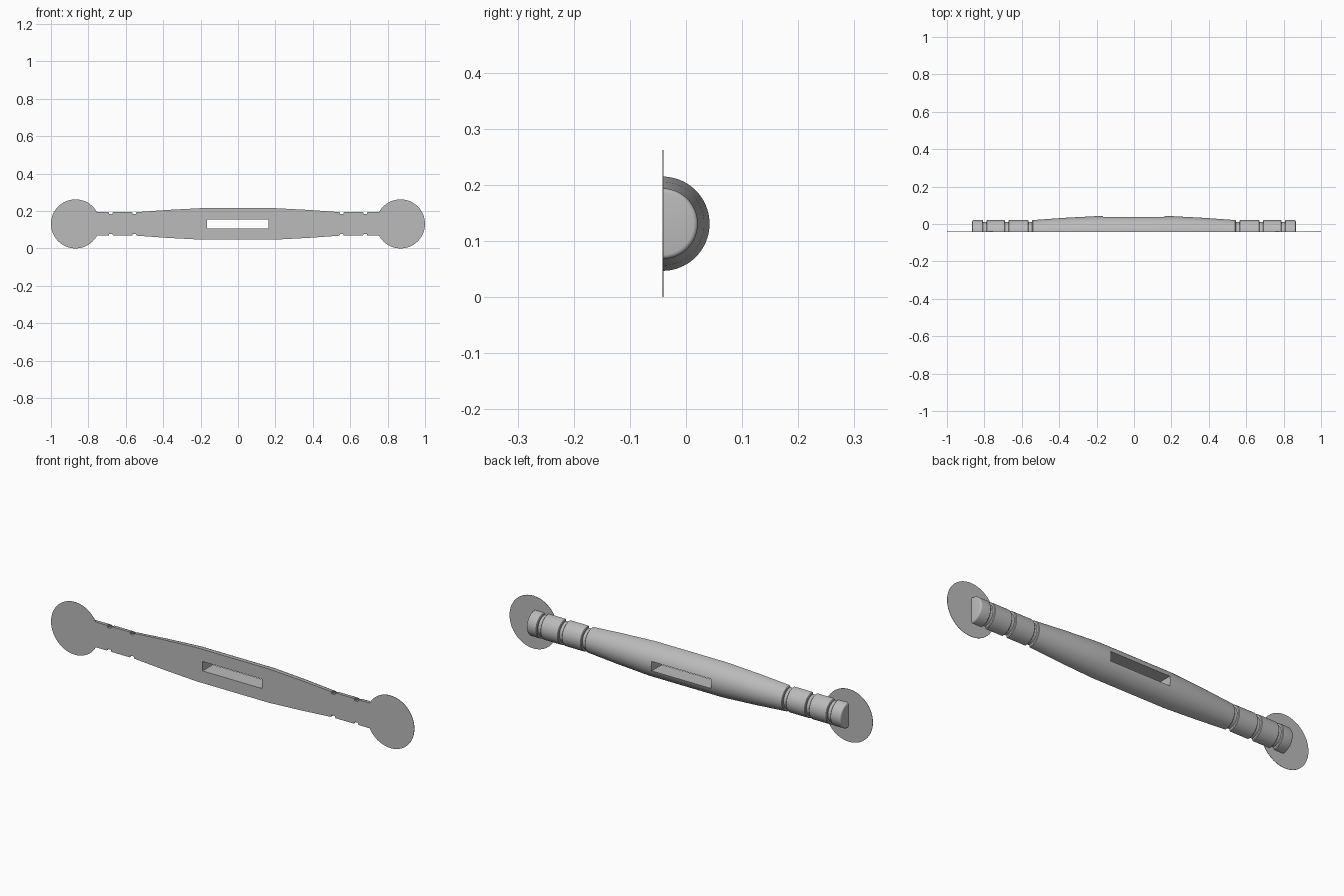
import bpy, bmesh
from math import sin, cos, pi, radians
from mathutils import Matrix

cube = bpy.data.objects.get("Cube")
if cube:
    bpy.data.objects.remove(cube, do_unlink=True)

BACK, MID = -0.042, 0.131      # plane of the flat side, height of the long axis
SEGMENTS = 40

grey = bpy.data.materials.new("plain grey")
grey.use_nodes = True
grey.diffuse_color = (0.5, 0.5, 0.5, 1)
grey.node_tree.nodes["Principled BSDF"].inputs["Base Color"].default_value = grey.diffuse_color


def finish(bm, name, material=grey):
    bmesh.ops.recalc_face_normals(bm, faces=bm.faces)
    mesh = bpy.data.meshes.new(name)
    bm.to_mesh(mesh)
    bm.free()
    mesh.materials.append(material)
    obj = bpy.data.objects.new(name, mesh)
    bpy.context.collection.objects.link(obj)
    return obj


def smooth(obj):
    bpy.ops.object.select_all(action='DESELECT')
    obj.select_set(True)
    bpy.context.view_layer.objects.active = obj
    bpy.ops.object.shade_smooth_by_angle(angle=radians(32))


# Profile of one half of the handle: taper, three grooves, rounded end
R, DEEP, EDGE = 0.063, 0.053, 0.003
half = [(0.2, 0.084), (0.38, 0.0745)]
for x in (0.554, 0.68, 0.798):
    half += [(x - 0.010 - EDGE, R), (x - 0.010, R - EDGE), (x - 0.009, DEEP),
             (x + 0.009, DEEP), (x + 0.010, R - EDGE), (x + 0.010 + EDGE, R)]
half += [(0.865 - 0.008 * (1 - sin(a)), R - 0.008 * (1 - cos(a)))
         for a in (i * pi / 8 for i in range(5))]
profile = [(-x, r) for x, r in reversed(half)] + half

# Half-round turned handle with a flat mounting side
bm = bmesh.new()
rings = []
for x, r in profile:
    rings.append([bm.verts.new((x, BACK + r * sin(pi * i / SEGMENTS),
                                MID + r * cos(pi * i / SEGMENTS)))
                  for i in range(SEGMENTS + 1)])
for a, b in zip(rings, rings[1:]):
    for i in range(SEGMENTS + 1):
        j = (i + 1) % (SEGMENTS + 1)
        bm.faces.new((a[i], a[j], b[j], b[i]))
bm.faces.new(rings[0])
bm.faces.new(rings[-1])
handle = finish(bm, "handle")

# Slot through the middle
bm = bmesh.new()
bmesh.ops.create_cube(bm, size=1, matrix=Matrix.Translation((-0.002, 0, MID))
                      @ Matrix.Diagonal((0.328, 0.4, 0.047, 1)))
cutter = finish(bm, "slot_cutter")
cutter.hide_render = True
cut = handle.modifiers.new("slot", 'BOOLEAN')
cut.operation = 'DIFFERENCE'
cut.solver = 'EXACT'
cut.object = cutter
bpy.context.view_layer.objects.active = handle
bpy.ops.object.modifier_apply(modifier=cut.name)
bpy.data.objects.remove(cutter, do_unlink=True)
smooth(handle)

# Thin round pads at both ends
THICK = 0.0015
for side, name in ((1, "left_pad"), (-1, "right_pad")):
    bm = bmesh.new()
    bmesh.ops.create_cone(bm, cap_ends=True, segments=64, radius1=0.131, radius2=0.131,
                          depth=THICK,
                          matrix=Matrix.Translation((side * 0.869, BACK + THICK / 2, MID))
                          @ Matrix.Rotation(pi / 2, 4, 'X'))
    smooth(finish(bm, name))
